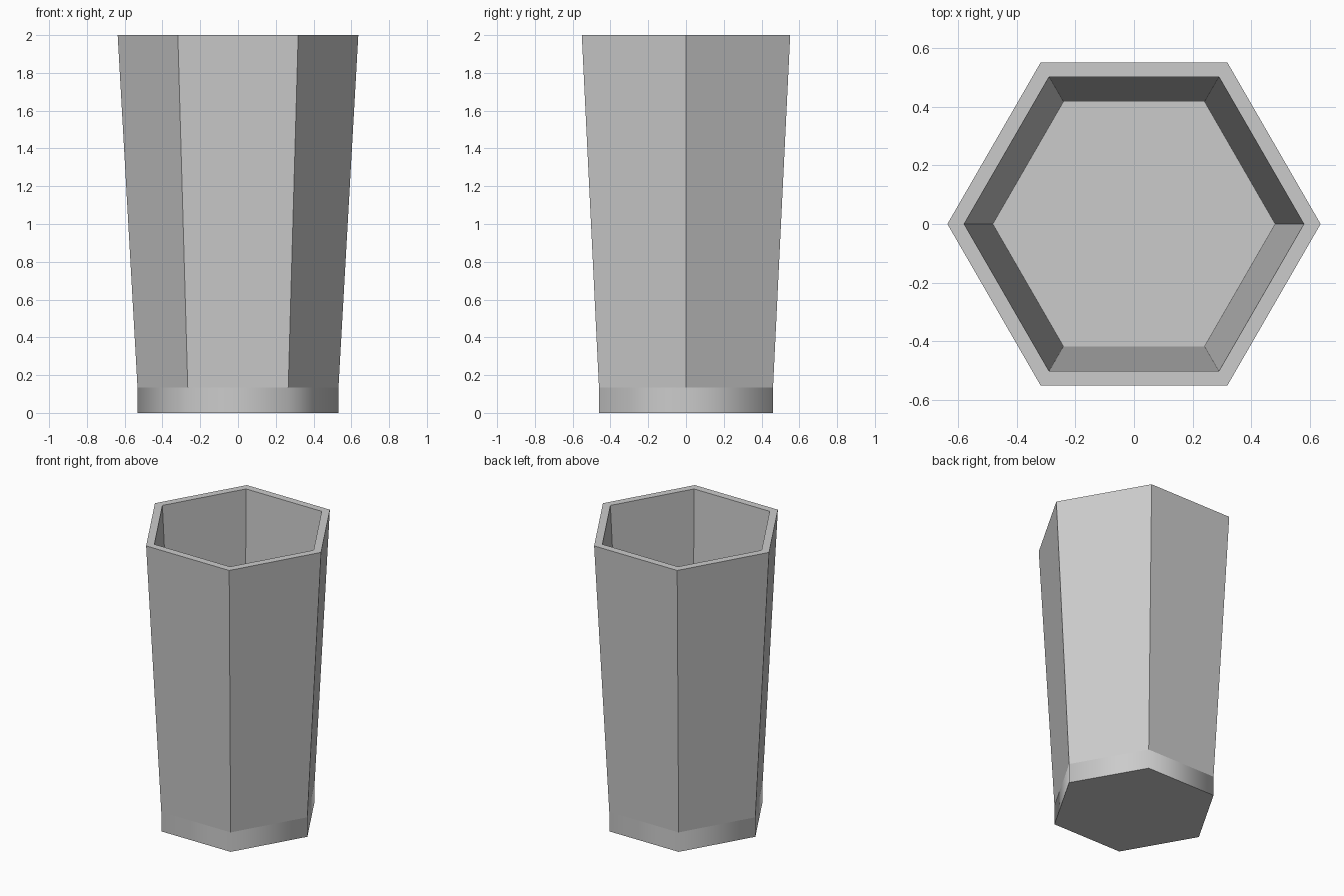
import bpy, bmesh
from math import cos, sin, tau

if "Cube" in bpy.data.objects:
    bpy.data.objects.remove(bpy.data.objects["Cube"])

SIDES = 6
# (corner radius, height) from the underside, up the outside, then down inside
PROFILE = [(0.532, 0), (0.532, 0.135), (0.637, 2.0), (0.58, 2.0), (0.482, 0.15)]

bm = bmesh.new()
rings = [[bm.verts.new((r * cos(tau * i / SIDES), r * sin(tau * i / SIDES), z))
          for i in range(SIDES)] for r, z in PROFILE]

# Base band (smooth), tapered outer walls, rim and inner walls (flat)
for level, (a, b) in enumerate(zip(rings, rings[1:])):
    for i in range(SIDES):
        j = (i + 1) % SIDES
        face = bm.faces.new((a[i], a[j], b[j], b[i]))
        face.smooth = level == 0

# Underside and inner floor
bm.faces.new(rings[0][::-1])
bm.faces.new(rings[-1])

mesh = bpy.data.meshes.new("hexagonal_cup")
bm.to_mesh(mesh)
bm.free()
# Crisp edges around the flat faces and smooth band
flat = [p for p in mesh.polygons if not p.use_smooth]
sharp = {k for p in flat for k in p.edge_keys}
for e in mesh.edges:
    e.use_edge_sharp = e.key in sharp
cup = bpy.data.objects.new("hexagonal_cup", mesh)
bpy.context.collection.objects.link(cup)
